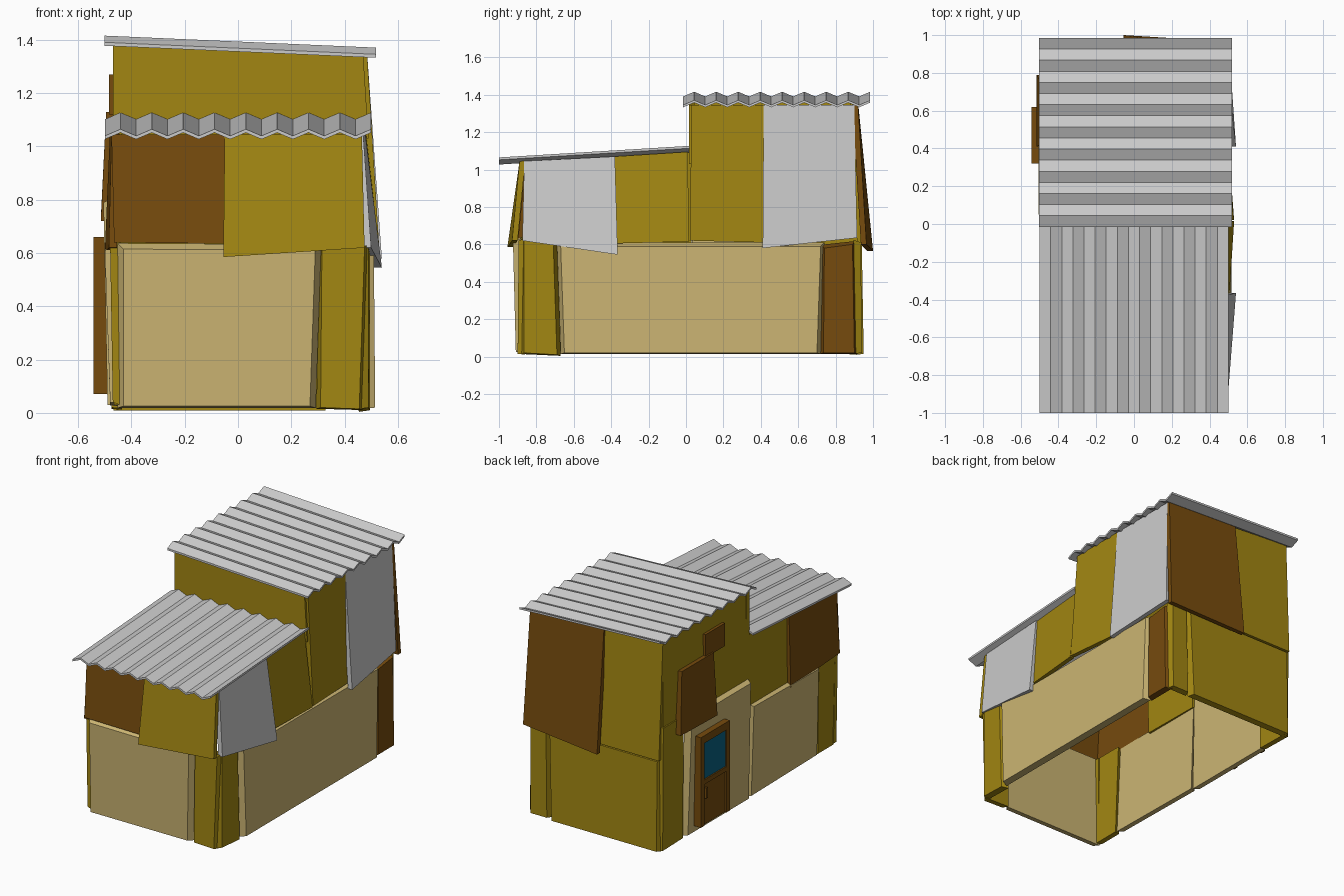
import bpy, bmesh
from mathutils import Vector

if "Cube" in bpy.data.objects:
    bpy.data.objects.remove(bpy.data.objects["Cube"])

COL = {"mustard": (0.36, 0.24, 0.006), "tan": (0.60, 0.46, 0.17),
       "brown": (0.18, 0.07, 0.004), "blue": (0.003, 0.12, 0.22)}
MATS = {}
for n, c in COL.items():
    MATS[n] = bpy.data.materials.new(n)
    MATS[n].diffuse_color = (*c, 1)

# wall side -> 3D point from (position along wall, distance outwards, height)
SIDE = {"front": lambda u, d, z: Vector((u, -d, z)),
        "back": lambda u, d, z: Vector((u, d, z)),
        "right": lambda u, d, z: Vector((d, u, z)),
        "left": lambda u, d, z: Vector((-d, u, z))}


def finish(bm, name, col=None):
    bmesh.ops.recalc_face_normals(bm, faces=bm.faces)
    me = bpy.data.meshes.new(name)
    bm.to_mesh(me)
    bm.free()
    ob = bpy.data.objects.new(name, me)
    bpy.context.collection.objects.link(ob)
    if col:
        me.materials.append(MATS[col])
    return ob


def panel(name, side, col, bottom, top, thick=0.03, inset=0.0):
    """Crooked slab; bottom/top = (u0, d0, z0, u1, d1, z1) of the outer face."""
    f = SIDE[side]
    outer = [bottom[:3], bottom[3:], top[3:], top[:3]]
    grow = [(-1, -.3), (1, -.3), (1, 1), (-1, 1)]
    bm = bmesh.new()
    a = [bm.verts.new(f(*p)) for p in outer]
    b = [bm.verts.new(f(p[0] + g[0] * inset, p[1] - thick, max(0, p[2] + g[1] * inset)))
         for p, g in zip(outer, grow)]
    bm.faces.new(a)
    bm.faces.new(b[::-1])
    for i in range(4):
        j = (i + 1) % 4
        bm.faces.new((a[i], b[i], b[j], a[j]))
    return finish(bm, name, col)


def slab(name, side, col, u0, u1, z0, z1, d, thick):
    return panel(name, side, col, (u0, d, z0, u1, d, z0), (u0, d, z1, u1, d, z1), thick)


def roof(name, place, n=17, amp=0.025, thick=0.013):
    """Corrugated sheet: place(t, end) gives the lower valley point."""
    bm = bmesh.new()
    rows = []
    for end in (0, 1):
        for lift in (0, thick):
            rows.append([bm.verts.new(place(i / n, end) + Vector((0, 0, lift + amp * (i % 2))))
                         for i in range(n + 1)])
    lo0, hi0, lo1, hi1 = rows
    for p, q in ((lo0, lo1), (hi1, hi0), (hi0, lo0), (lo1, hi1)):
        for i in range(n):
            bm.faces.new((p[i], p[i + 1], q[i + 1], q[i]))
    for i in (0, n):
        bm.faces.new((lo0[i], lo1[i], hi1[i], hi0[i]))
    return finish(bm, name)


# roofs
roof("front_roof", lambda t, e: Vector((-.5 + t, -1 + 1.02 * e, 1.027 + .062 * e)))
roof("tower_roof", lambda t, e: Vector((-.502 + 1.02 * e, -.015 + 1.0 * t, 1.378 - .045 * e)))

# lower walls, front
panel("front_lower_wall", "front", "tan", (-.43, .91, .025, .27, .91, .025),
      (-.43, .925, .615, .29, .925, .61), .04, .022)
panel("front_lower_corner", "front", "mustard", (.31, .90, .02, .455, .90, .015),
      (.315, .895, .61, .475, .895, .62), .04, .015)
panel("front_left_corner", "front", "mustard", (-.47, .885, .04, -.43, .885, .025),
      (-.48, .885, .63, -.43, .885, .63), .03)
# lower walls, right
panel("right_lower_front", "right", "mustard", (-.865, .49, .02, -.69, .495, .01),
      (-.865, .49, .62, -.71, .495, .61), .04, .02)
panel("right_lower_wall", "right", "tan", (-.65, .515, .02, .70, .515, .02),
      (-.67, .51, .59, .72, .51, .59), .045, .02)
panel("right_lower_back", "right", "brown", (.735, .50, .02, .90, .50, .02),
      (.74, .50, .58, .89, .50, .60), .04, .018)
# lower walls, back
panel("back_lower_wall", "back", "mustard", (-.45, .95, .015, .31, .95, .015),
      (-.45, .94, .60, .33, .94, .60), .04, .018)
panel("back_lower_corner", "back", "mustard", (.35, .94, .02, .47, .94, .02),
      (.36, .935, .61, .47, .935, .61), .04, .015)
# lower walls, left
panel("left_lower_back", "left", "mustard", (.71, .475, .02, .92, .475, .015),
      (.71, .48, .82, .92, .48, .82), .04, .012)
panel("left_door_wall", "left", "tan", (.05, .49, .03, .68, .49, .03),
      (.05, .505, .79, .66, .505, .79), .04, .018)
panel("left_lower_wall", "left", "tan", (-.67, .48, .04, .01, .48, .03),
      (-.66, .50, .61, .01, .50, .62), .04, .018)
panel("left_lower_front", "left", "mustard", (-.86, .465, .03, -.70, .465, .03),
      (-.87, .48, .62, -.69, .48, .62), .04, .015)

# upper walls of the front room
panel("front_upper_left", "front", "brown", (-.465, .925, .64, -.04, .925, .635),
      (-.475, .885, 1.045, -.05, .885, 1.045))
panel("front_upper_right", "front", "mustard", (-.055, .955, .585, .475, .93, .62),
      (-.05, .89, 1.045, .465, .89, 1.045))
panel("right_upper_front", "right", None, (-.875, .50, .62, -.365, .54, .545),
      (-.865, .47, 1.045, -.38, .475, 1.07))
panel("right_upper_middle", "right", "mustard", (-.38, .505, .605, .015, .53, .615),
      (-.38, .465, 1.07, .01, .475, 1.095))
panel("left_upper_front", "left", "brown", (-.90, .485, .62, -.37, .50, .60),
      (-.875, .475, 1.045, -.38, .48, 1.07))
panel("left_upper_middle", "left", "mustard", (-.39, .475, .61, .03, .48, .61),
      (-.39, .465, 1.07, .03, .465, 1.095))

# upper walls of the rear tower
panel("tower_front_wall", "front", "mustard", (-.47, -.015, 1.03, .49, -.015, 1.03),
      (-.47, -.015, 1.385, .47, -.015, 1.345))
panel("tower_right_front", "right", "mustard", (.02, .53, .62, .42, .50, .61),
      (.03, .485, 1.345, .43, .485, 1.345))
panel("tower_right_back", "right", None, (.41, .54, .58, .915, .505, .635),
      (.415, .485, 1.345, .90, .485, 1.345))
panel("tower_back_left", "back", "brown", (-.055, 1.0, .565, .505, .965, .60),
      (-.05, .92, 1.36, .485, .92, 1.345))
panel("tower_back_right", "back", "mustard", (-.465, .945, .61, -.04, .945, .61),
      (-.47, .91, 1.385, -.04, .91, 1.36))
panel("tower_left_wall", "left", "mustard", (.02, .475, .76, .915, .475, .76),
      (.02, .465, 1.385, .905, .465, 1.385))

# door with window, trim and handle
slab("door", "left", "brown", .32, .62, .07, .66, .53, .045)
for i, (u0, u1, z0, z1) in enumerate([(.32, .355, .07, .66), (.585, .62, .07, .66),
                                      (.355, .585, .61, .66), (.355, .585, .34, .37)]):
    slab(f"door_trim_{i}", "left", "brown", u0, u1, z0, z1, .542, .02)
slab("door_window", "left", "blue", .355, .585, .37, .61, .533, .01)
slab("door_handle", "left", "brown", .55, .565, .24, .31, .543, .02)

# hanging shutter and small hatch on the tower's left wall
panel("shutter", "left", "brown", (.41, .515, .72, .79, .515, .73),
      (.42, .495, 1.13, .75, .495, 1.13), .035)
slab("hatch", "left", "brown", .29, .49, 1.12, 1.27, .485, .03)

for m in bpy.data.materials:
    if m.users and not m.is_grease_pencil:
        m.use_nodes = True
        m.node_tree.nodes["Principled BSDF"].inputs["Base Color"].default_value = m.diffuse_color
